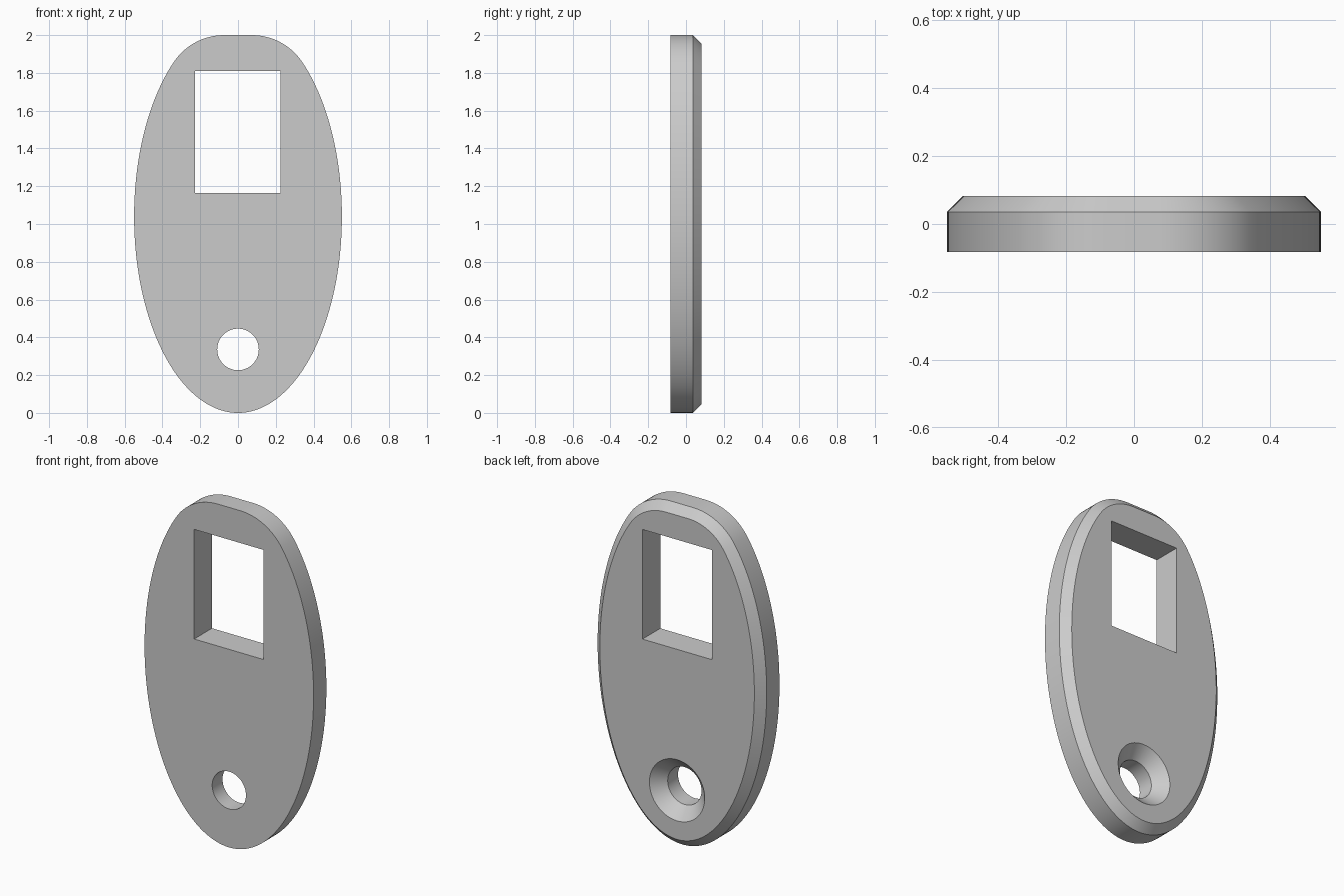
import bpy, bmesh
from math import sin, cos, pi, hypot, atan2, radians

cube = bpy.data.objects.get("Cube")
if cube:
    bpy.data.objects.remove(cube, do_unlink=True)

# Single flat grey
grey = bpy.data.materials.new("plain grey")
grey.use_nodes = True
colour = (0.6, 0.6, 0.6, 1)
grey.diffuse_color = colour
grey.node_tree.nodes["Principled BSDF"].inputs["Base Color"].default_value = colour

A, B, TOP = 0.55, 1.04, 2.0        # ellipse half axes, flat top height
FRONT, BACK, BEVEL = -0.083, 0.083, 0.047


def loft(name, rings):
    """Closed solid through rings of (x, z) points, each at a depth y."""
    bm = bmesh.new()
    loops = [[bm.verts.new((x, y, z)) for x, z in pts] for y, pts in rings]
    n = len(loops[0])
    for a, b in zip(loops, loops[1:]):
        for i in range(n):
            j = (i + 1) % n
            bm.faces.new((a[i], a[j], b[j], b[i]))
    bm.faces.new(loops[0])
    bm.faces.new(loops[-1])
    bmesh.ops.recalc_face_normals(bm, faces=bm.faces)
    mesh = bpy.data.meshes.new(name)
    bm.to_mesh(mesh)
    bm.free()
    mesh.materials.append(grey)
    obj = bpy.data.objects.new(name, mesh)
    bpy.context.collection.objects.link(obj)
    return obj


def circle(r, z, n=64):
    return [(r * cos(2 * pi * i / n), z + r * sin(2 * pi * i / n)) for i in range(n)]


def half_outline(inset):
    """Right half, bottom to top: ellipse, then tangent fillet into the flat top."""
    t_end = 0.905
    pts = []
    for i in range(65):
        t = -pi / 2 + (t_end + pi / 2) * i / 64
        x, z = A * cos(t), B + B * sin(t)
        nx, nz = cos(t) / A, sin(t) / B
        length = hypot(nx, nz)
        nx, nz = nx / length, nz / length
        pts.append((x - inset * nx, z - inset * nz))
    r = (TOP - z) / (1 - nz)
    cx, start = x - nx * r, atan2(nz, nx)
    for i in range(1, 17):
        a = start + (pi / 2 - start) * i / 16
        pts.append((cx + (r - inset) * cos(a), TOP - r + (r - inset) * sin(a)))
    return pts


def outline(inset):
    right = half_outline(inset)
    return right + [(-x, z) for x, z in reversed(right[1:])]


# Oval plate, bevelled around the back
plate = loft("oval_plate", [(FRONT, outline(0)), (BACK - BEVEL, outline(0)),
                            (BACK, outline(BEVEL))])

# Rectangular window
window = [(-0.227, 1.165), (0.225, 1.165), (0.225, 1.81), (-0.227, 1.81)]
cutters = [loft("window_cutter", [(-0.2, window), (0.2, window)])]

# Screw hole, countersunk at the back
R, SINK, HZ = 0.11, 0.07, 0.336
cutters.append(loft("screw_hole_cutter", [
    (-0.2, circle(R, HZ)), (BACK - SINK, circle(R, HZ)),
    (BACK, circle(R + SINK, HZ)), (BACK + 0.05, circle(R + SINK, HZ))]))

# Cut the openings and finish the shading
bpy.ops.object.select_all(action='DESELECT')
bpy.context.view_layer.objects.active = plate
plate.select_set(True)
for cutter in cutters:
    cutter.hide_render = True
    mod = plate.modifiers.new(cutter.name, 'BOOLEAN')
    mod.operation, mod.solver, mod.object = 'DIFFERENCE', 'EXACT', cutter
    bpy.ops.object.modifier_apply(modifier=mod.name)
    bpy.data.objects.remove(cutter, do_unlink=True)
bpy.ops.object.shade_smooth_by_angle(angle=radians(30))
